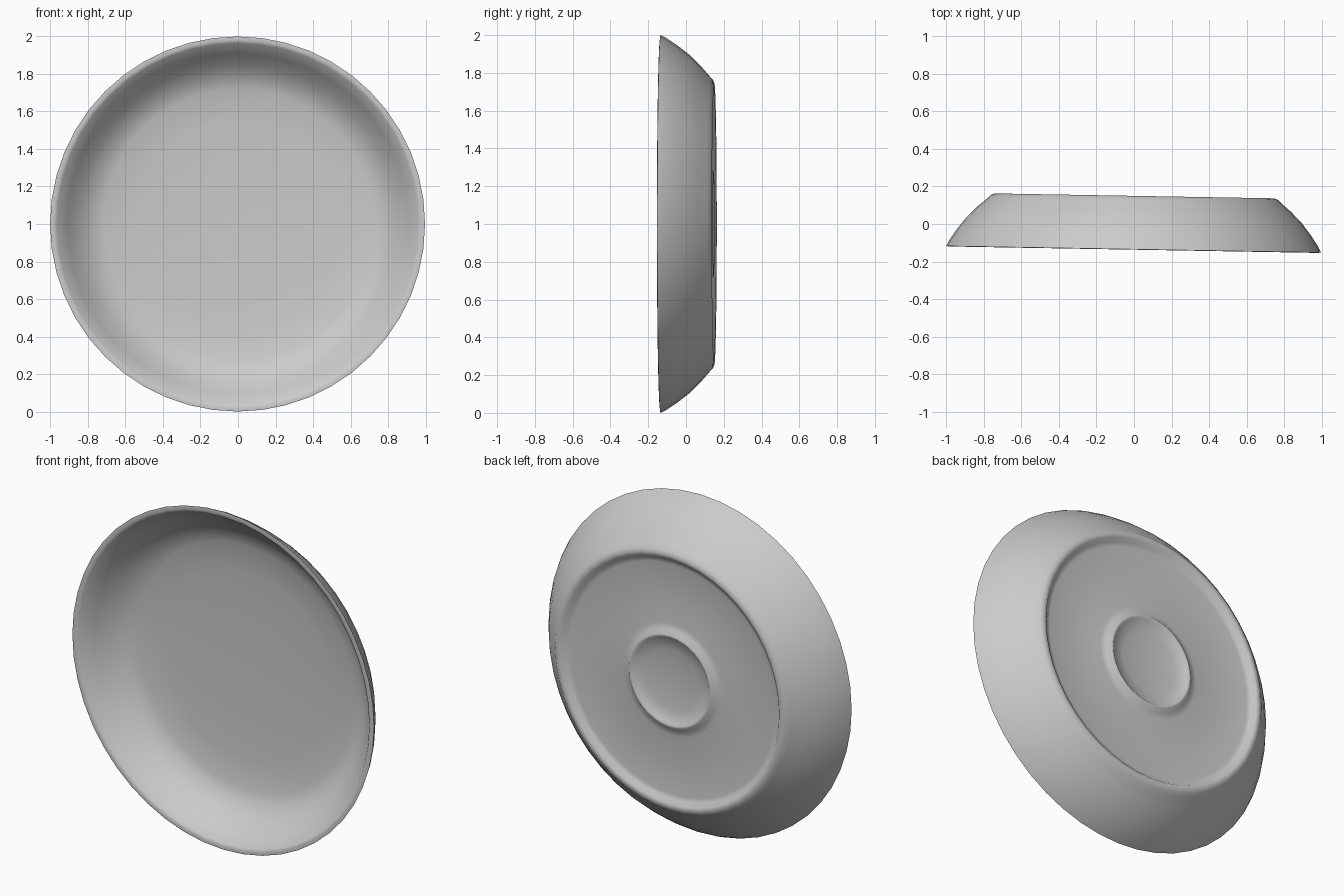
import bpy, bmesh, math
from mathutils import Matrix

if "Cube" in bpy.data.objects:
    bpy.data.objects.remove(bpy.data.objects["Cube"])

# Half section of the dish as (radius, depth); front is negative depth
inside = [(0, 0.1), (0.3, 0.098), (0.55, 0.09), (0.72, 0.076), (0.785, 0.055),
          (0.85, 0.005), (0.91, -0.06), (0.965, -0.13)]
rim = [(0.98, -0.137), (1.0, -0.135)]
outside = [(0.985, -0.105), (0.945, -0.045), (0.895, 0.02), (0.835, 0.08),
           (0.785, 0.123), (0.765, 0.142), (0.745, 0.15)]
foot_recess = [(0.725, 0.147), (0.705, 0.125), (0.68, 0.12), (0.5, 0.12), (0.33, 0.12)]
centre_ring = [(0.295, 0.126), (0.272, 0.147), (0.26, 0.147), (0.25, 0.138),
               (0.18, 0.126), (0.09, 0.119), (0, 0.117)]
profile = inside + rim + outside + foot_recess + centre_ring

# Spin the section around the front-back axis
bm = bmesh.new()
verts = [bm.verts.new((r, y, 0)) for r, y in profile]
edges = [bm.edges.new(pair) for pair in zip(verts, verts[1:])]
bmesh.ops.spin(bm, geom=verts + edges, cent=(0, 0, 0), axis=(0, 1, 0),
               angle=math.tau, steps=48, use_merge=False)
bmesh.ops.remove_doubles(bm, verts=bm.verts, dist=0.0005)
bmesh.ops.recalc_face_normals(bm, faces=bm.faces)

# Stand it upright on its edge, with a slight turn to one side
bm.transform(Matrix.Translation((0, 0, 1)) @ Matrix.Rotation(math.radians(-1), 4, 'Z'))
mesh = bpy.data.meshes.new("dish")
bm.to_mesh(mesh)
bm.free()

dish = bpy.data.objects.new("dish", mesh)
bpy.context.collection.objects.link(dish)
bpy.context.view_layer.objects.active = dish
dish.select_set(True)
bpy.ops.object.shade_smooth_by_angle(angle=math.radians(50))
